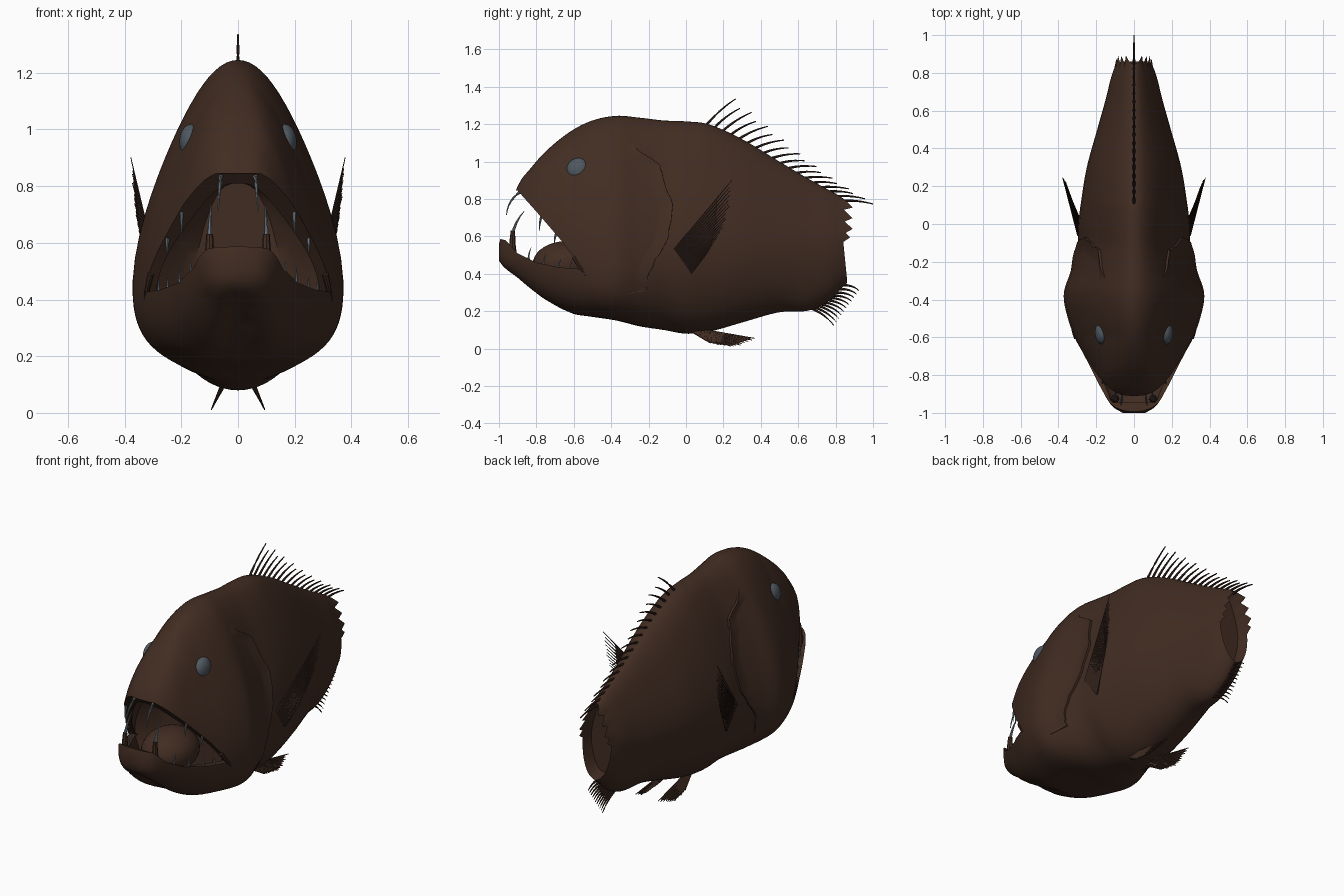
import bpy, bmesh, math, random
from mathutils import Vector

if "Cube" in bpy.data.objects:
    bpy.data.objects.remove(bpy.data.objects["Cube"])
random.seed(4)

def material(name, c):
    m = bpy.data.materials.new(name)
    m.diffuse_color = (*c, 1)
    m.use_nodes = True
    m.node_tree.nodes["Principled BSDF"].inputs["Base Color"].default_value = m.diffuse_color
    return m
BROWN = material("brown skin", (.053, .0255, .016))
DARK = material("dark fin brown", (.036, .018, .013))
EYE = material("grey blue eye", (.08, .10, .12))
TOOTH = material("grey tooth", (.15, .18, .21))

def finish(bm, name, mat, angle=40):
    bmesh.ops.recalc_face_normals(bm, faces=bm.faces)
    me = bpy.data.meshes.new(name)
    bm.to_mesh(me)
    bm.free()
    ob = bpy.data.objects.new(name, me)
    bpy.context.collection.objects.link(ob)
    me.materials.append(mat)
    smooth(ob, angle)
    return ob

def smooth(ob, angle):
    bpy.ops.object.select_all(action='DESELECT')
    ob.select_set(True)
    bpy.context.view_layer.objects.active = ob
    bpy.ops.object.shade_smooth_by_angle(angle=math.radians(angle))

# Body stations: y, top, bottom, half width, height of widest point
ROWS = [(-1, .56, .47, .06, .52), (-.97, .66, .425, .11, .53), (-.9, .87, .365, .16, .58),
        (-.83, .965, .305, .20, .58), (-.75, 1.055, .25, .24, .56), (-.62, 1.16, .19, .305, .52),
        (-.5, 1.22, .17, .35, .48), (-.37, 1.245, .15, .372, .46), (-.25, 1.235, .12, .335, .47),
        (-.12, 1.22, .10, .30, .5), (0, 1.215, .08, .295, .52), (.12, 1.2, .09, .28, .54),
        (.3, 1.12, .14, .25, .55), (.5, 1.0, .195, .195, .55), (.66, .905, .205, .15, .56),
        (.78, .84, .27, .12, .57), (.85, .8, .35, .095, .57)]

def station(y):
    y = min(max(y, -1), .85)
    n = len(ROWS)
    i = max(k for k in range(n - 1) if ROWS[k][0] <= y)
    def slope(k, c):
        a, b = ROWS[max(k - 1, 0)], ROWS[min(k + 1, n - 1)]
        return (b[c] - a[c]) / (b[0] - a[0])
    p, q = ROWS[i], ROWS[i + 1]
    h = q[0] - p[0]
    t = (y - p[0]) / h
    return [(2*t**3 - 3*t*t + 1) * p[c] + (t**3 - 2*t*t + t) * h * slope(i, c)
            + (3*t*t - 2*t**3) * q[c] + (t**3 - t*t) * h * slope(i + 1, c) for c in range(1, 5)]

def power(y):
    return 2.8 if y < -.4 else max(2, 2.8 - 2.4 * (y + .4))

def upper(t, y):
    # snout sections are fuller than the ridge-backed body
    e = .5 - .2 * min(1, max(0, (-.6 - y) / .2))
    return t ** e * (1 + .8 * e * t * t * (1 - t))

def half_width(y, z):
    top, bot, w, zm = station(y)
    if z > zm:
        return w * upper(max(0, (top - z) / (top - zm)), y)
    t = max(0, (z - bot) / (zm - bot))
    p = power(y)
    return w * max(0, 1 - (1 - t) ** p) ** (1 / p)

def ring(y, top, bot, w, zm, p, n=18, yu=None):
    yu = y if yu is None else yu
    side = [(w * upper((i / n) ** 2, yu), top - (top - zm) * (i / n) ** 2) for i in range(n)]
    for i in range(n + 1):
        a = i / n * math.pi / 2
        side.append((w * abs(math.cos(a)) ** (2 / p), zm - (zm - bot) * math.sin(a) ** (2 / p)))
    side[-1] = (0, bot)
    pts = side + [(-x, z) for x, z in side[-2:0:-1]]
    return [Vector((x, y, z)) for x, z in pts]

def loft(rings):
    bm = bmesh.new()
    vs = [[bm.verts.new(p) for p in r] for r in rings]
    n = len(vs[0])
    for a, b in zip(vs, vs[1:]):
        for i in range(n):
            bm.faces.new((a[i], a[(i + 1) % n], b[(i + 1) % n], b[i]))
    bm.faces.new(vs[0])
    bm.faces.new(vs[-1])
    return bm

# Body with a chin groove, ragged hollow tail stump
rings = []
for i in range(75):
    y = -1 + 1.825 * i / 74
    r = ring(y, *station(y), power(y))
    g = .05 * max(0, 1 - abs(y + .8) / .2)
    for v in r:
        if v.z < .45:
            v.z += g * math.exp(-(v.x / .06) ** 2)
    rings.append(r)
rim = ring(.85, *station(.85), 2)
for v in rim:
    if v.z > .58:
        v.y = .835 + .06 * (1 - (v.z * 17.3) % 1)
    else:
        v.y = .84 + .02 * min(1, (.58 - v.z) / .2)
inner = [Vector((v.x * .85, .78, .57 + (v.z - .57) * .93)) for v in rim]
body = finish(loft(rings + [rim, inner]), "body", BROWN)

# Mouth cutters: side wedge and inner cavity
wedge = [(-1.3, .85), (-.9, .845), (-.78, .71), (-.66, .57), (-.55, .425), (-.68, .435),
         (-.8, .46), (-.9, .51), (-.965, .58), (-1.3, .66)]
cut_a = finish(loft([[Vector((x, y, z)) for y, z in wedge] for x in (-.6, .6)]), "mouth_wedge_cutter", BROWN)
rings = []
for i in range(14):
    y = -.945 + .5 * i / 13
    top, bot, w, zm = station(y)
    top = min(top - .05, .81)
    k = .88 if i < 11 else .88 - .15 * (i - 10)
    rings.append(ring(y, top, bot + .07, w * k, min(zm, top - .1) - .02, 2.4, 18, -.75))
cut_b = finish(loft(rings), "mouth_cavity_cutter", BROWN)
for c in (cut_a, cut_b):
    c.hide_render = True
    m = body.modifiers.new("cut", 'BOOLEAN')
    m.operation, m.solver, m.object = 'DIFFERENCE', 'EXACT', c
    bpy.context.view_layer.objects.active = body
    bpy.ops.object.modifier_apply(modifier=m.name)
    bpy.data.objects.remove(c)
smooth(body, 40)

def ball(name, loc, scale, mat):
    bm = bmesh.new()
    bmesh.ops.create_uvsphere(bm, u_segments=32, v_segments=18, radius=1)
    for v in bm.verts:
        v.co = Vector(loc) + Vector(a * b for a, b in zip(v.co, scale))
    return finish(bm, name, mat, 60)

def tube(bm, pts, r0, r1, sides=6):
    # tapered bent spine through three points
    a, b, c = [Vector(p) for p in pts]
    rows = []
    n = 6
    for i in range(n + 1):
        t = i / n
        p = a * (1 - t) * (1 - 2 * t) + b * 4 * t * (1 - t) + c * t * (2 * t - 1)
        d = (a * (4 * t - 3) + b * (4 - 8 * t) + c * (4 * t - 1)).normalized()
        u = d.orthogonal().normalized()
        w = d.cross(u)
        r = r0 + (r1 - r0) * t
        rows.append([bm.verts.new(p + r * (u * math.cos(k * math.tau / sides) + w * math.sin(k * math.tau / sides)))
                     for k in range(sides)])
    for p, q in zip(rows, rows[1:]):
        for k in range(sides):
            bm.faces.new((p[k], p[(k + 1) % sides], q[(k + 1) % sides], q[k]))
    bm.faces.new(rows[0])
    bm.faces.new(rows[-1])

def mix(a, b, t):
    return Vector(a).lerp(Vector(b), t)

def fan(name, base0, base1, tip0, tip1, n, r, fill, mat, bulge=(0, 0, 0)):
    # thin web plus fine rays
    bm = bmesh.new()
    prev = None
    for i in range(n):
        u = i / (n - 1)
        a = mix(base0, base1, u)
        c = mix(tip0, tip1, u) + Vector(bulge) * math.sin(math.pi * u)
        if 0 < i < n - 1:
            c = a + (c - a) * random.uniform(.93, 1)
        tube(bm, (a, (a + c) / 2, c), r, r * .25, 5)
        cur = [bm.verts.new(a), bm.verts.new(a + (c - a) * fill)]
        if prev:
            bm.faces.new((prev[0], prev[1], cur[1], cur[0]))
        prev = cur
    return finish(bm, name, mat)

EDGE = [(-.31, 1.12), (-.25, 1.06), (-.14, .98), (-.115, .9), (-.075, .77), (-.09, .6),
        (-.15, .5), (-.2, .4), (-.21, .31), (-.34, .285), (-.4, .24)]
for s, side in ((1, "right"), (-1, "left")):
    ball("eye_" + side, (s * (half_width(-.58, .955) - .028), -.575, .955), (.042, .064, .064), EYE)
    # Gill cover: shallow raised flap following the flank
    bm = bmesh.new()
    rows = []
    for j in range(41):
        f = j / 40 * (len(EDGE) - 1)
        k = min(int(f), len(EDGE) - 2)
        ey, ez = mix((*EDGE[k], 0), (*EDGE[k + 1], 0), f - k).to_2d()
        ey += random.uniform(-.006, .006)
        fade = max(0, min(1, j / 5, (40 - j) / 14))
        row = []
        for y, off in [(ey - .16 * (1 - q / 6), -.006 + .018 * fade * (q / 6) ** 2) for q in range(7)] + [(ey + .002, -.025)]:
            row.append(bm.verts.new((s * (half_width(y, ez) + off), y, ez)))
        rows.append(row)
    for p, q in zip(rows, rows[1:]):
        for k in range(7):
            bm.faces.new((p[k], p[k + 1], q[k + 1], q[k]))
    finish(bm, "gill_cover_" + side, BROWN)
    # Paired fins
    fan("pectoral_fin_" + side, (s * .295, -.06, .53), (s * .29, .03, .405), (s * .378, .245, .9),
        (s * .325, .12, .52), 18, .006, .75, DARK, (s * .01, .04, .0))
    fan("pelvic_fin_" + side, (s * .05, .02, .11), (s * .06, .05, .085), (s * .075, .37, .055),
        (s * .085, .13, .03), 14, .009, .95, BROWN, (s * .014, .02, -.03))
    # Teeth: long fangs with brown bases, then small side teeth
    bm = bmesh.new()
    tube(bm, ((s * .1, -.925, .53), (s * .1, -.92, .64), (s * .095, -.865, .735)), .014, .002)
    tube(bm, ((s * .06, -.875, .845), (s * .065, -.935, .79), (s * .07, -.96, .715)), .009, .002)
    for y, z, h in ((-.77, .70, -.07), (-.69, .61, -.05)):
        x = s * (half_width(y, z) - .015)
        tube(bm, ((x, y, z + .02), (x, y - .012, z + h / 2), (x, y - .012, z + h)), .008, .001)
    for y, z, h in ((-.84, .46, .08), (-.76, .43, .08), (-.68, .41, .07), (-.62, .41, .06)):
        x = s * (half_width(y, z) - .02)
        tube(bm, ((x, y, z), (x, y, z + h / 2), (x, y + .012, z + h)), .008, .001)
    finish(bm, "teeth_" + side, TOOTH)
    bm = bmesh.new()
    tube(bm, ((s * .1, -.925, .5), (s * .1, -.928, .56), (s * .1, -.925, .63)), .022, .012, 8)
    # crease behind the mouth corner
    tube(bm, [(s * (half_width(y, z) - .006), y, z) for y, z in ((-.6, .49), (-.555, .42), (-.5, .355))], .012, .004, 8)
    finish(bm, "fang_base_and_lip_" + side, BROWN)

# Tongue
ball("tongue", (0, -.64, .45), (.15, .18, .125), BROWN)

# Dorsal spines
bm = bmesh.new()
for i in range(18):
    u = i / 17
    y = .1 + .735 * u
    a = Vector((0, y, station(y)[0] - .02))
    d = Vector((0, .165, .115 * (1 - u) ** 3 + .035 - .05 * u))
    if i % 2 and i < 16:
        d *= .88
    tube(bm, (a, a + d * .5 + Vector((0, -.004, .008)), a + d), .008, .003)
finish(bm, "dorsal_fin_spines", DARK)

# Anal fin spines
bm = bmesh.new()
for i in range(11):
    u = i / 10
    y = .66 + .17 * u
    a = Vector((0, y, station(y)[1] + .015))
    c = mix((0, .79, .125), (0, .925, .31), u)
    tube(bm, (a, (a + c) / 2 + Vector((0, .008, .008)), c), .008, .0025)
finish(bm, "anal_fin_spines", DARK)
